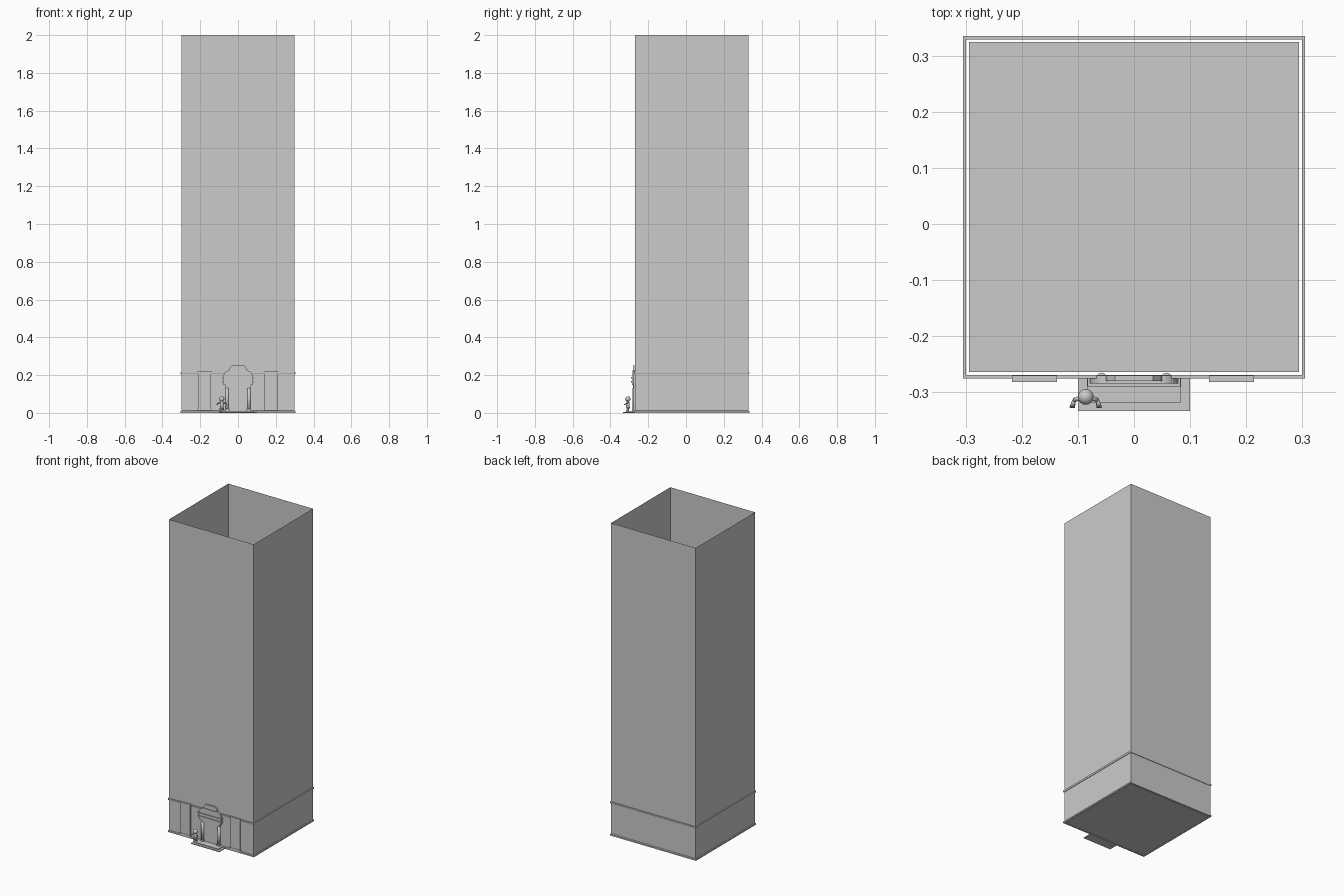
import bpy, bmesh, math
from mathutils import Vector

cube = bpy.data.objects.get("Cube")
if cube:
    bpy.data.objects.remove(cube, do_unlink=True)

stone = bpy.data.materials.new("grey_stone")
stone.use_nodes = True
GREY = (0.6, 0.6, 0.6, 1)
stone.diffuse_color = GREY
stone.node_tree.nodes["Principled BSDF"].inputs["Base Color"].default_value = GREY

CY = 0.03       # tower centre in y
HALF = 0.3      # tower half width
FRONT = CY - HALF


def finish(name, bm, smooth=False):
    bmesh.ops.recalc_face_normals(bm, faces=bm.faces)
    mesh = bpy.data.meshes.new(name)
    bm.to_mesh(mesh)
    bm.free()
    mesh.materials.append(stone)
    if smooth:
        mesh.shade_smooth()
    ob = bpy.data.objects.new(name, mesh)
    bpy.context.collection.objects.link(ob)
    return ob


def box(name, x, y, z):
    """Box from (min, max) pairs."""
    bm = bmesh.new()
    bmesh.ops.create_cube(bm, size=1)
    for v in bm.verts:
        v.co = [(lo + hi) / 2 + c * (hi - lo) for c, (lo, hi) in zip(v.co, (x, y, z))]
    return finish(name, bm)


def slab(name, outline, y0, y1):
    """Front outline in x and z, extruded along y."""
    bm = bmesh.new()
    face = bm.faces.new([bm.verts.new((x, y0, z)) for x, z in outline])
    new = bmesh.ops.extrude_face_region(bm, geom=[face])["geom"]
    bmesh.ops.translate(bm, vec=(0, y1 - y0, 0),
                        verts=[g for g in new if isinstance(g, bmesh.types.BMVert)])
    return finish(name, bm)


def square_band(name, section):
    """Closed section of (half width, z) swept round the square plan."""
    bm = bmesh.new()
    loops = [[bm.verts.new((sx * h, CY + sy * h, z)) for h, z in section]
             for sx, sy in ((-1, -1), (1, -1), (1, 1), (-1, 1))]
    n = len(section)
    for i in range(4):
        a, b = loops[i], loops[(i + 1) % 4]
        for j in range(n):
            k = (j + 1) % n
            bm.faces.new((a[j], b[j], b[k], a[k]))
    return finish(name, bm)


def rod(name, a, b, r1, r2, sides=12):
    """Round tapered bar between two points."""
    a, b = Vector(a), Vector(b)
    bm = bmesh.new()
    bmesh.ops.create_cone(bm, cap_ends=True, segments=sides, radius1=r1, radius2=r2,
                          depth=(b - a).length)
    turn = (b - a).to_track_quat("Z", "Y").to_matrix()
    for v in bm.verts:
        v.co = turn @ v.co + (a + b) / 2
    return finish(name, bm, True)


def ball(name, centre, radius):
    bm = bmesh.new()
    bmesh.ops.create_uvsphere(bm, u_segments=20, v_segments=12, radius=radius)
    bmesh.ops.translate(bm, vec=centre, verts=bm.verts)
    return finish(name, bm, True)


# Open tower shell of single-sided walls
bm = bmesh.new()
low, high = [[bm.verts.new((sx * HALF, CY + sy * HALF, z))
              for sx, sy in ((-1, -1), (1, -1), (1, 1), (-1, 1))] for z in (0.0, 2.0)]
for i in range(4):
    j = (i + 1) % 4
    bm.faces.new((low[i], low[j], high[j], high[i]))
finish("tower_walls", bm)

# Floor and moulded bands
box("floor", (-0.294, 0.294), (CY - 0.294, CY + 0.294), (0.0, 0.006))
square_band("plinth_band", ((0.299, 0.0), (0.305, 0.0), (0.305, 0.009), (0.299, 0.012)))
square_band("cornice_band", ((0.299, 0.205), (0.303, 0.205), (0.305, 0.211),
                             (0.305, 0.216), (0.299, 0.216)))

# Tall pilasters either side of the entrance
for side, x in (("right", -0.177), ("left", 0.174)):
    box(side + "_pilaster", (x - 0.034, x + 0.034), (-0.279, FRONT), (0.02, 0.212))
    box(side + "_pilaster_cap", (x - 0.04, x + 0.04), (-0.282, FRONT), (0.212, 0.219))
    box(side + "_pilaster_foot", (x - 0.037, x + 0.037), (-0.281, FRONT), (0.012, 0.022))

# Entrance steps
for name, w, y, z in (("lower_step", 0.1, -0.333, (0, 0.005)),
                      ("upper_step", 0.084, -0.318, (0.005, 0.01))):
    box(name, (-w, w), (y, FRONT), z)

# Door and surround
box("door_leaf", (-0.045, 0.045), (-0.274, FRONT), (0.01, 0.13))
box("door_lintel", (-0.066, 0.066), (-0.28, FRONT), (0.13, 0.147))
for side, s in (("right", -1), ("left", 1)):
    rod(side + "_door_column", (s * 0.058, -0.274, 0.01), (s * 0.058, -0.274, 0.132), 0.009, 0.009)
    box(side + "_column_base", (s * 0.058 - 0.012, s * 0.058 + 0.012), (-0.286, FRONT), (0.01, 0.02))

# Entablature, rounded pediment and crest
box("entablature", (-0.076, 0.076), (-0.286, FRONT), (0.147, 0.162))
box("entablature_shelf", (-0.083, 0.083), (-0.29, FRONT), (0.162, 0.17))
box("pediment_shelf", (-0.083, 0.083), (-0.29, FRONT), (0.182, 0.19))
box("pediment_frieze", (-0.076, 0.076), (-0.284, FRONT), (0.17, 0.182))
arc = [(0.048 + 0.03 * math.cos(t * math.pi / 12), 0.19 + 0.034 * math.sin(t * math.pi / 12))
       for t in range(7)]
slab("rounded_pediment", arc + [(-x, z) for x, z in reversed(arc)], -0.284, FRONT)
slab("crest", ((-0.05, 0.222), (0.05, 0.222), (0.046, 0.236), (0.034, 0.25),
               (-0.034, 0.25), (-0.046, 0.236)), -0.28, FRONT)

# Small figure standing on the steps
px, py = -0.086, -0.308
ball("figure_head", (px, py, 0.074), 0.014)
rod("figure_body", (px, py, 0.022), (px, py, 0.062), 0.011, 0.007)
for side, s in (("right", -1), ("left", 1)):
    rod(side + "_leg", (px + s * 0.006, py, 0.006), (px + s * 0.006, py, 0.026), 0.005, 0.005)
    ball(side + "_foot", (px + s * 0.006, py - 0.004, 0.011), 0.006)
    elbow = (px + s * 0.021, py - 0.006, 0.05)
    rod(side + "_arm", (px + s * 0.006, py, 0.056), elbow, 0.004, 0.004)
    for k in (-1, 0, 1):
        tip = (elbow[0] + s * (0.003 + 0.003 * k), elbow[1] - 0.013, 0.044)
        rod(side + "_finger", elbow, tip, 0.003, 0.002, 8)
